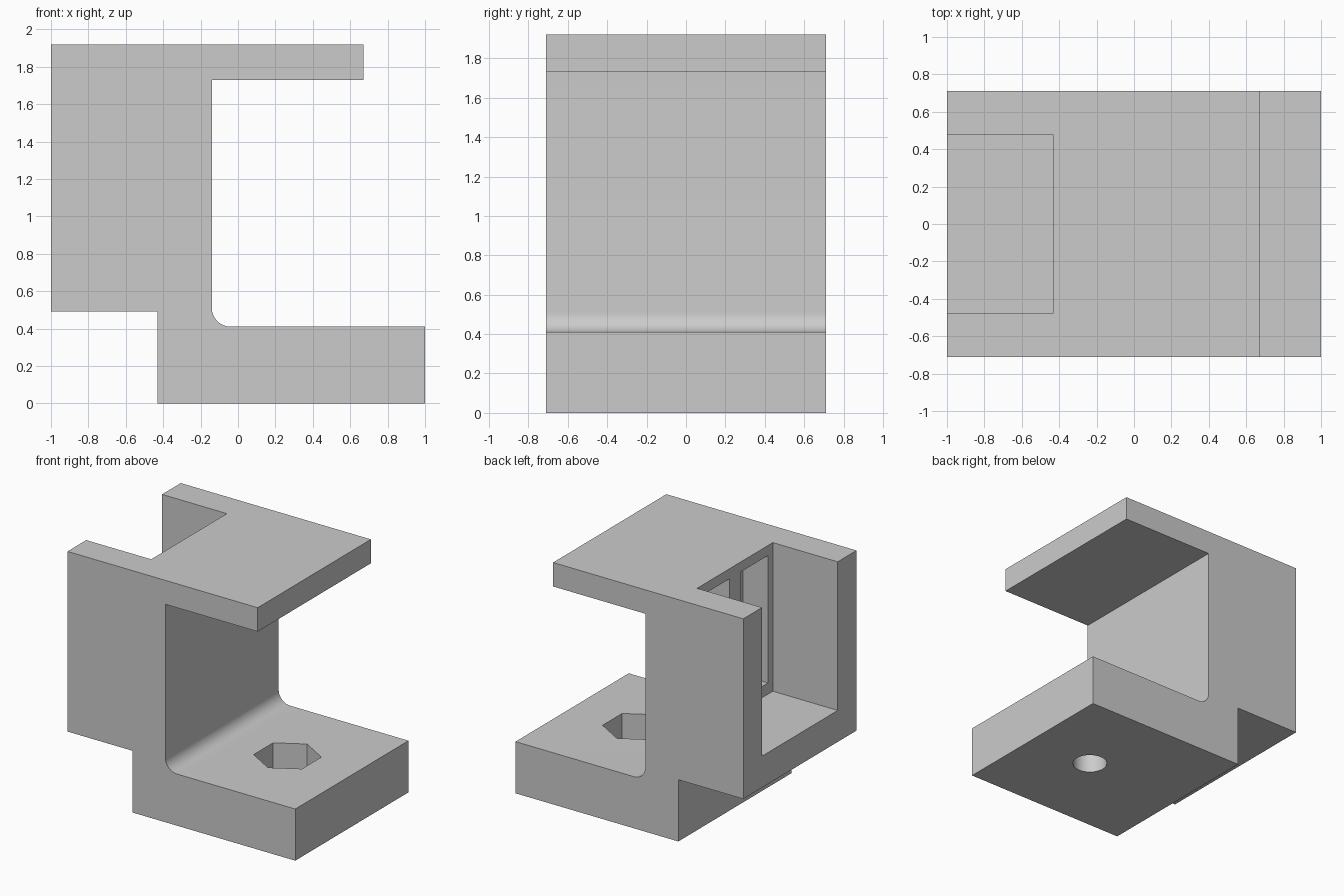
import bpy, bmesh, math
from mathutils import Matrix, Vector

cube = bpy.data.objects.get("Cube")
if cube:
    bpy.data.objects.remove(cube, do_unlink=True)

grey = bpy.data.materials.new("plain grey")
grey.use_nodes = True
grey.diffuse_color = (0.6, 0.6, 0.6, 1)
grey.node_tree.nodes["Principled BSDF"].inputs["Base Color"].default_value = (0.6, 0.6, 0.6, 1)

HALF_WIDTH = 0.71


def add_object(name, bm):
    bmesh.ops.recalc_face_normals(bm, faces=bm.faces[:])
    mesh = bpy.data.meshes.new(name)
    bm.to_mesh(mesh)
    bm.free()
    mesh.materials.append(grey)
    obj = bpy.data.objects.new(name, mesh)
    bpy.context.collection.objects.link(obj)
    return obj


def box(name, low, high):
    low, high = Vector(low), Vector(high)
    bm = bmesh.new()
    place = Matrix.Translation((low + high) / 2) @ Matrix.Diagonal((*(high - low), 1))
    bmesh.ops.create_cube(bm, size=1, matrix=place)
    return add_object(name, bm)


def prism(name, sides, radius, x, z0, z1):
    # upright prism with one corner pointing along y
    bm = bmesh.new()
    place = Matrix.Translation((x, 0, (z0 + z1) / 2)) @ Matrix.Rotation(math.pi / 2, 4, "Z")
    ring = [place @ Vector((radius * math.cos(a), radius * math.sin(a), (z0 - z1) / 2))
            for a in (math.tau * i / sides for i in range(sides))]
    face = bm.faces.new([bm.verts.new(p) for p in ring])
    top = bmesh.ops.extrude_face_region(bm, geom=[face])["geom"]
    bmesh.ops.translate(bm, vec=(0, 0, z1 - z0),
                        verts=[v for v in top if isinstance(v, bmesh.types.BMVert)])
    return add_object(name, bm)


# Bracket body: side profile with a rounded inner corner, extruded across
fillet, steps = 0.1, 12
inner_x, base_top = -0.14, 0.41
arc = [(inner_x + fillet - fillet * math.sin(a), base_top + fillet - fillet * math.cos(a))
       for a in (math.pi / 2 * i / steps for i in range(steps + 1))]
profile = [(-0.43, 0), (1, 0), (1, base_top)] + arc + [
    (inner_x, 1.73), (0.67, 1.73), (0.67, 1.92), (-1, 1.92), (-1, 0.49), (-0.43, 0.49)]
bm = bmesh.new()
side = bm.faces.new([bm.verts.new((x, -HALF_WIDTH, z)) for x, z in profile])
far = bmesh.ops.extrude_face_region(bm, geom=[side])["geom"]
bmesh.ops.translate(bm, vec=(0, 2 * HALF_WIDTH, 0),
                    verts=[v for v in far if isinstance(v, bmesh.types.BMVert)])
body = add_object("bracket_body", bm)

# Rear pocket, its two deep slots, the hexagonal nut seat and the bolt hole
cutters = [box("pocket_cutter", (-1.2, -0.475, 0.74), (-0.43, 0.475, 2.2))]
for sign in (-1, 1):
    ys = sorted((sign * 0.07, sign * 0.413))
    cutters.append(box("slot_cutter", (-0.6, ys[0], 0.83), (-0.21, ys[1], 1.84)))
cutters.append(prism("nut_seat_cutter", 6, 0.245, 0.435, 0.2, 0.6))
cutters.append(prism("bolt_hole_cutter", 48, 0.128, 0.435, -0.2, 0.3))

bpy.ops.object.select_all(action="DESELECT")
body.select_set(True)
bpy.context.view_layer.objects.active = body
for cutter in cutters:
    cutter.hide_render = True
    cut = body.modifiers.new(cutter.name, "BOOLEAN")
    cut.operation, cut.solver, cut.object = "DIFFERENCE", "EXACT", cutter
    bpy.ops.object.modifier_apply(modifier=cut.name)
    bpy.data.objects.remove(cutter, do_unlink=True)

bpy.ops.object.shade_smooth_by_angle(angle=math.radians(30))
